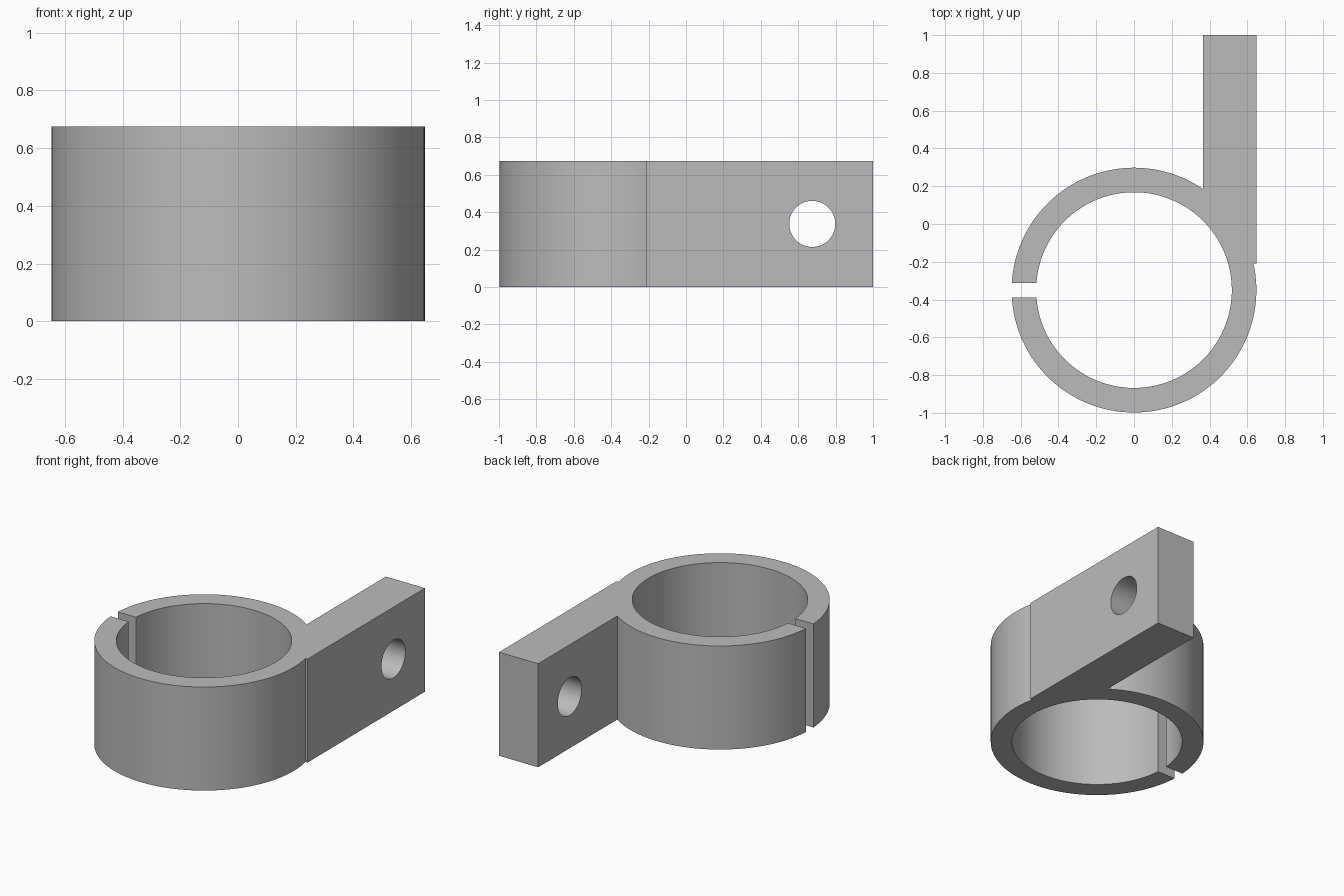
import bpy, bmesh, math
from mathutils import Matrix

cube = bpy.data.objects.get("Cube")
if cube:
    bpy.data.objects.remove(cube, do_unlink=True)

HEIGHT = 0.675
CY, R_OUT, R_IN = -0.35, 0.648, 0.518
SLIT = 0.038                       # half width of the slit
ARM_IN, ARM_OUT, ARM_START = 0.366, 0.648, -0.21

grey = bpy.data.materials.new("plain grey")
grey.use_nodes = True
grey.diffuse_color = (0.5, 0.5, 0.5, 1)
grey.node_tree.nodes["Principled BSDF"].inputs["Base Color"].default_value = (0.5, 0.5, 0.5, 1)


def arc(radius, start, end, steps):
    """Points on a circle about the ring's axis."""
    angles = [start + (end - start) * i / steps for i in range(steps + 1)]
    return [(radius * math.cos(a), CY + radius * math.sin(a)) for a in angles]


# Clamp outline: split ring merged with the straight arm
slit_out = math.pi - math.asin(SLIT / R_OUT)
slit_in = math.pi - math.asin(SLIT / R_IN)
join_in = math.acos(ARM_IN / R_OUT)
join_out = math.asin((ARM_START - CY) / R_OUT)
outline = arc(R_OUT, -slit_out, join_out, 72)
outline += [(ARM_OUT, ARM_START), (ARM_OUT, 1), (ARM_IN, 1)]
outline += arc(R_OUT, join_in, slit_out, 48)
outline += arc(R_IN, slit_in, -slit_in, 120)

bm = bmesh.new()
base = bm.faces.new([bm.verts.new((x, y, 0)) for x, y in outline])
top = bmesh.ops.extrude_face_region(bm, geom=[base])["geom"]
bmesh.ops.translate(bm, vec=(0, 0, HEIGHT), verts=[v for v in top if isinstance(v, bmesh.types.BMVert)])
bmesh.ops.recalc_face_normals(bm, faces=bm.faces)
mesh = bpy.data.meshes.new("ring_clamp")
bm.to_mesh(mesh)
bm.free()
mesh.materials.append(grey)
clamp = bpy.data.objects.new("ring_clamp", mesh)
bpy.context.collection.objects.link(clamp)

# Bolt hole through the arm
bpy.ops.mesh.primitive_cylinder_add(vertices=64, radius=0.123, depth=0.6,
                                    location=(0.507, 0.675, HEIGHT / 2),
                                    rotation=(0, math.pi / 2, 0))
cutter = bpy.context.object
cutter.name = "bolt_hole_cutter"
cutter.hide_render = True
cutter.data.materials.append(grey)
hole = clamp.modifiers.new("bolt_hole", "BOOLEAN")
hole.operation, hole.solver, hole.object = "DIFFERENCE", "EXACT", cutter

bpy.ops.object.select_all(action="DESELECT")
clamp.select_set(True)
bpy.context.view_layer.objects.active = clamp
bpy.ops.object.modifier_apply(modifier=hole.name)
bpy.data.objects.remove(cutter, do_unlink=True)
bpy.ops.object.shade_smooth_by_angle(angle=math.radians(30))
